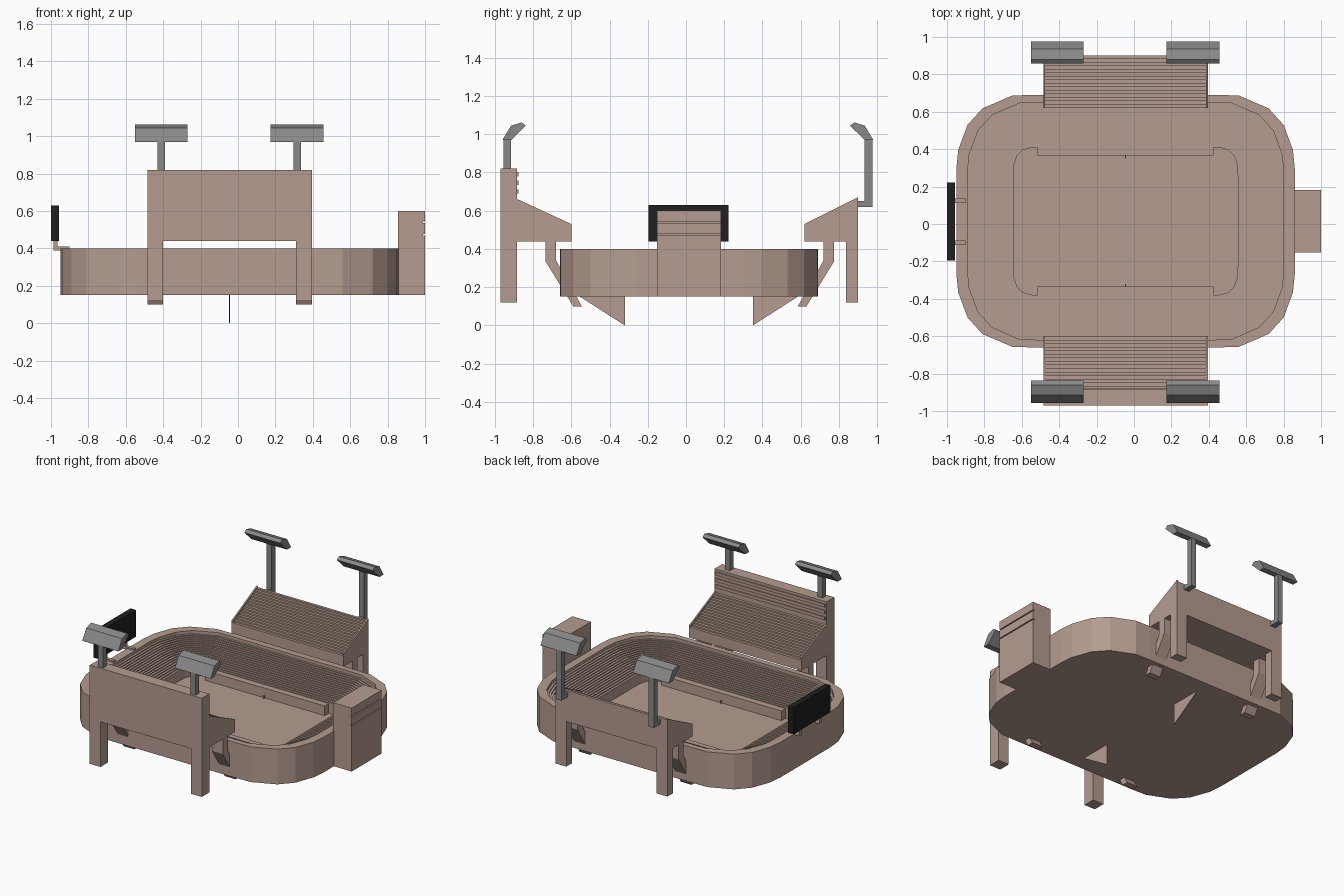
import bpy, bmesh

if "Cube" in bpy.data.objects:
    bpy.data.objects.remove(bpy.data.objects["Cube"])


def material(name, rgb):
    m = bpy.data.materials.new(name)
    m.diffuse_color = (*rgb, 1)
    m.use_nodes = True
    m.node_tree.nodes["Principled BSDF"].inputs["Base Color"].default_value = m.diffuse_color
    return m


TAN = material("tan concrete", (0.46, 0.335, 0.28))
GREY = material("lamp grey", (0.25, 0.25, 0.25))
BLACK = material("screen black", (0.014, 0.014, 0.014))


def finish(name, bm, mat):
    bmesh.ops.recalc_face_normals(bm, faces=bm.faces)
    me = bpy.data.meshes.new(name)
    bm.to_mesh(me)
    bm.free()
    me.materials.append(mat)
    ob = bpy.data.objects.new(name, me)
    bpy.context.collection.objects.link(ob)
    return ob


def loft(name, loops, mat):
    """Skin a stack of equal-length closed loops and cap both ends."""
    bm = bmesh.new()
    rings = [[bm.verts.new(p) for p in loop] for loop in loops]
    n = len(rings[0])
    for a, b in zip(rings, rings[1:]):
        for i in range(n):
            j = (i + 1) % n
            bm.faces.new((a[i], a[j], b[j], b[i]))
    bm.faces.new(rings[0])
    bm.faces.new(rings[-1])
    return finish(name, bm, mat)


def extrude_x(name, profile, x0, x1, mat=TAN):
    """Extrude a (y, z) profile along x."""
    return loft(name, [[(x, y, z) for y, z in profile] for x in (x0, x1)], mat)


def box(name, x0, x1, y0, y1, z0, z1, mat=TAN):
    return extrude_x(name, [(y0, z0), (y1, z0), (y1, z1), (y0, z1)], x0, x1, mat)


CX, CY = -0.045, 0.015
X0, X1 = -0.485, 0.395                      # side stand ends
LEGS = ((X0, -0.40), (0.31, X1))

# bowl: quarter outlines (relative to the bowl centre), mirrored to full loops
OUTER = [(0.49, 0.675), (0.605, 0.672), (0.765, 0.603), (0.845, 0.515), (0.895, 0.38), (0.905, 0.28)]
RIM = [(x * 0.934, y * 0.94) for x, y in OUTER]
PITCH = [(0.47, 0.395), (0.505, 0.393), (0.55, 0.38), (0.58, 0.35), (0.597, 0.30), (0.60, 0.24)]


def ring(quarter, z):
    q, r = quarter, quarter[::-1]
    pts = q + [(x, -y) for x, y in r] + [(-x, -y) for x, y in q] + [(-x, y) for x, y in r]
    return [(CX + x, CY + y, z) for x, y in pts]


def blend(t):
    return [(a + (c - a) * t, b + (d - b) * t) for (a, b), (c, d) in zip(RIM, PITCH)]


STEPS, TOP, LOW, FLOOR = 16, 0.378, 0.27, 0.195
loops = [ring(OUTER, 0.15), ring(OUTER, 0.40), ring(RIM, 0.40)]
for i in range(STEPS):
    z = TOP + (LOW - TOP) * i / (STEPS - 1)
    loops += [ring(blend(i / STEPS), z), ring(blend((i + 1) / STEPS), z)]
loops.append(ring(PITCH, FLOOR))
loft("stadium_bowl", loops, TAN)

# straight front rows along both long sides of the pitch, fins under the bowl
for side, label in ((-1, "front"), (1, "back")):
    ys = sorted((CY + side * 0.35, CY + side * 0.42))
    box(label + "_pitch_wall", CX - 0.47, CX + 0.47, ys[0], ys[1], FLOOR - 0.02, 0.264)
    fin = [(0.585, 0.16), (0.335, 0.0), (0.335, 0.215), (0.585, 0.22)]
    extrude_x(label + "_fin", [(CY + side * y, z) for y, z in fin], CX - 0.003, CX + 0.003)


def stair(y0, z0, y1, z1, n):
    """Points of a stair from a low front edge up to a high back edge."""
    pts = []
    for i in range(n):
        z = z0 + (z1 - z0) * i / (n - 1)
        pts += [(y0 + (y1 - y0) * i / n, z), (y0 + (y1 - y0) * (i + 1) / n, z)]
    return pts


def side_stand(label, side, y_in, y_slope, y_out, z_top):
    # stepped seating between two smooth cheeks
    s = side
    seats = [(s * y_in, 0.44)] + stair(s * y_in, 0.515, s * y_slope, z_top - 0.008, 15) + [(s * y_slope, 0.44)]
    extrude_x(label + "_seating", seats, X0 + 0.01, X1 - 0.01)
    cheek = [(s * y_in, 0.44), (s * y_in, 0.53), (s * y_slope, z_top), (s * y_slope, 0.44)]
    for x0, x1 in ((X0, X0 + 0.01), (X1 - 0.01, X1)):
        extrude_x(label + "_cheek", cheek, x0, x1)
    # outer legs and bent braces reaching under the bowl
    b = y_in + 0.08 if side < 0 else y_in + 0.10
    brace = [(b + 0.055, 0.44), (b, 0.44), (b, 0.34), (b - 0.135, 0.10), (b - 0.09, 0.10), (b + 0.055, 0.335)]
    leg_in = y_out - (0.085 if side < 0 else 0.063)
    for x0, x1 in LEGS:
        ya, yb = sorted((s * leg_in, s * y_out))
        box(label + "_leg", x0, x1, ya, yb, 0.12, 0.445)
        extrude_x(label + "_brace", [(s * y, z) for y, z in brace], x0, x1)


side_stand("front_stand", -1, 0.60, 0.885, 0.97, 0.662)
side_stand("back_stand", 1, 0.62, 0.90, 0.90, 0.67)

# tall back wall of the front stand, with ledges facing the pitch
box("front_stand_wall", X0, X1, -0.97, -0.885, 0.44, 0.82)
for z in (0.69, 0.735, 0.78):
    box("front_stand_ledge", X0 + 0.01, X1 - 0.01, -0.886, -0.877, z, z + 0.022)

# floodlights: pole, angled lamp head, and a wall foot at the back
HEAD = [(0.957, 0.97), (0.915, 0.97), (0.838, 1.045), (0.86, 1.062), (0.915, 1.045), (0.957, 0.975)]
for x in (-0.41, 0.316):
    for s, label, shift, z0 in ((-1, "front", 0.0, 0.815), (1, "back", 0.02, 0.62)):
        ya, yb = sorted((s * (0.915 + shift), s * (0.955 + shift)))
        box(label + "_light_pole", x - 0.02, x + 0.02, ya, yb, z0, 0.975, GREY)
        extrude_x(label + "_lamp_head", [(s * (y + shift), z) for y, z in HEAD], x - 0.141, x + 0.141, GREY)
    box("back_light_foot", x - 0.02, x + 0.02, 0.895, 0.94, 0.62, 0.65, GREY)

# tower on the right end, with two shallow grooves on its outer face
for z0, z1, x1 in ((0.15, 0.47, 1.0), (0.47, 0.478, 0.99), (0.478, 0.535, 1.0),
                   (0.535, 0.543, 0.99), (0.543, 0.60, 1.0)):
    box("end_tower", 0.855, x1, -0.153, 0.182, z0, z1)

# scoreboard on the left end, on two brackets
box("scoreboard", -1.0, -0.957, -0.195, 0.222, 0.44, 0.63, BLACK)
for y in (-0.10, 0.125):
    box("scoreboard_post", -0.987, -0.965, y - 0.012, y + 0.012, 0.392, 0.445)
    box("scoreboard_bracket", -0.987, -0.90, y - 0.012, y + 0.012, 0.39, 0.41)
